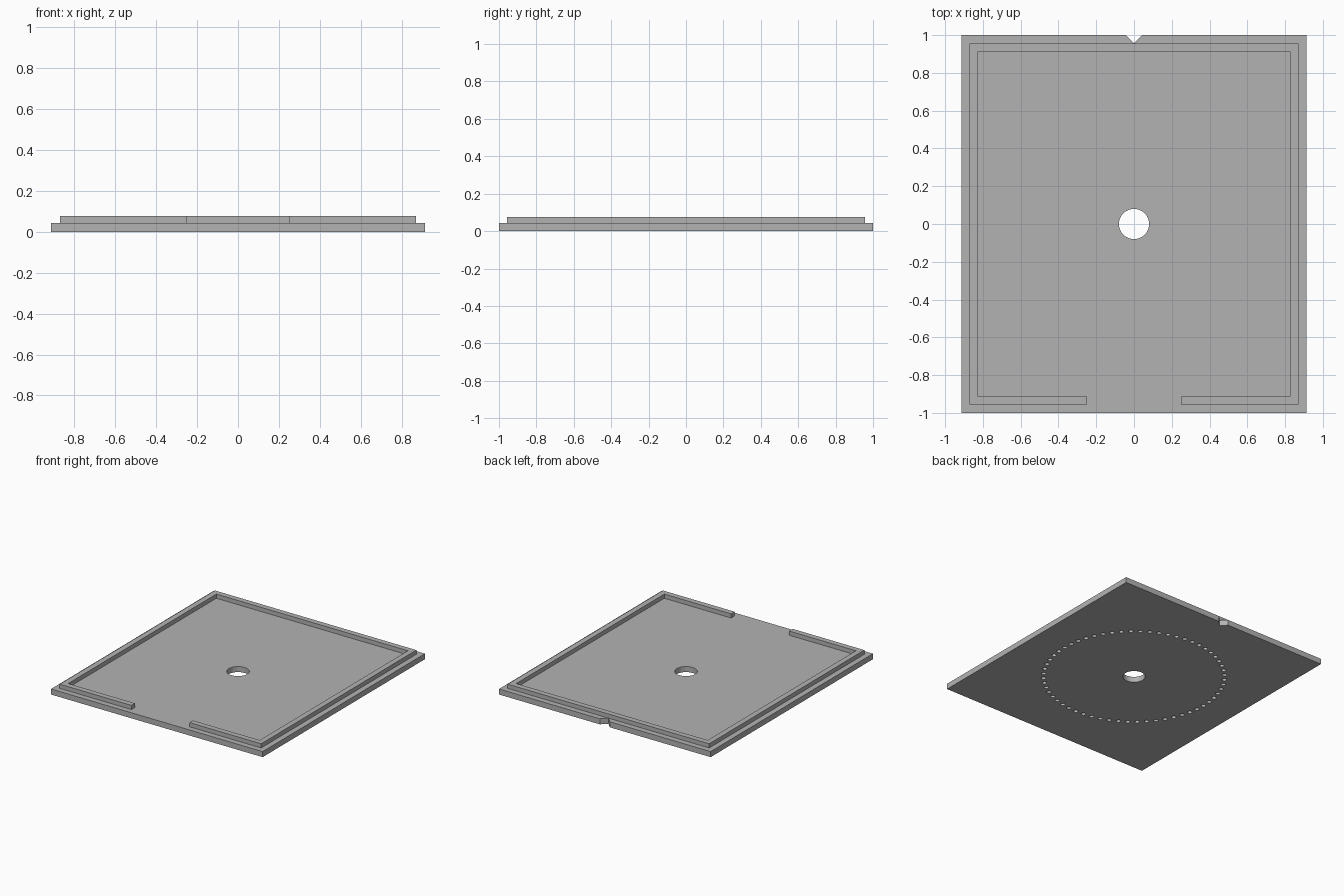
import bpy
import bmesh
from math import sin, cos, pi
from mathutils import Matrix

cube = bpy.data.objects.get("Cube")
if cube:
    bpy.data.objects.remove(cube, do_unlink=True)

UNIT = 1 / 23                       # border width, the module of the whole part
HALF_X, HALF_Y = 21 * UNIT, 23 * UNIT
PLATE_TOP, RIM_TOP = UNIT, 1.75 * UNIT
GAP = 0.25                          # half the opening in the front rim

grey = bpy.data.materials.new("grey")
grey.use_nodes = True
grey.diffuse_color = (0.45, 0.45, 0.45, 1)
grey.node_tree.nodes["Principled BSDF"].inputs["Base Color"].default_value = grey.diffuse_color


def make_object(name, bm):
    bmesh.ops.recalc_face_normals(bm, faces=bm.faces)
    mesh = bpy.data.meshes.new(name)
    bm.to_mesh(mesh)
    bm.free()
    mesh.materials.append(grey)
    obj = bpy.data.objects.new(name, mesh)
    bpy.context.collection.objects.link(obj)
    return obj


def prism(name, outline, bottom, top):
    bm = bmesh.new()
    face = bm.faces.new([bm.verts.new((x, y, bottom)) for x, y in outline])
    grown = bmesh.ops.extrude_face_region(bm, geom=[face], use_keep_orig=True)
    moved = [v for v in grown["geom"] if isinstance(v, bmesh.types.BMVert)]
    bmesh.ops.translate(bm, verts=moved, vec=(0, 0, top - bottom))
    return make_object(name, bm)


def add_cylinder(bm, x, y, radius, bottom, top, sides):
    place = Matrix.Translation((x, y, (bottom + top) / 2))
    bmesh.ops.create_cone(bm, cap_ends=True, segments=sides, radius1=radius,
                          radius2=radius, depth=top - bottom, matrix=place)


def cut(target, cutter):
    mod = target.modifiers.new(cutter.name, 'BOOLEAN')
    mod.operation, mod.solver, mod.object = 'DIFFERENCE', 'EXACT', cutter
    bpy.context.view_layer.objects.active = target
    bpy.ops.object.modifier_apply(modifier=mod.name)
    bpy.data.objects.remove(cutter, do_unlink=True)


# Base plate with a V notch in the back edge
half = [(0, HALF_Y - UNIT), (UNIT, HALF_Y), (HALF_X, HALF_Y), (HALF_X, -HALF_Y)]
plate = prism("base_plate", half + [(-x, y) for x, y in half[:0:-1]], 0, PLATE_TOP)

# Central through hole
bm = bmesh.new()
add_cylinder(bm, 0, 0, 0.08, -0.1, 0.1, 48)
cut(plate, make_object("hole_cutter", bm))

# Ring of blind holes in the underside
bm = bmesh.new()
COUNT, RING = 60, 0.65
for i in range(COUNT):
    a = 2 * pi * i / COUNT
    add_cylinder(bm, RING * cos(a), RING * sin(a), 0.017, -0.02, 0.022, 16)
cut(plate, make_object("dimple_cutter", bm))

# Raised rim, open in the middle of the front
ox, oy = HALF_X - UNIT, HALF_Y - UNIT
ix, iy = ox - UNIT, oy - UNIT
outer = [(GAP, -oy), (ox, -oy), (ox, oy), (-ox, oy), (-ox, -oy), (-GAP, -oy)]
inner = [(-GAP, -iy), (-ix, -iy), (-ix, iy), (ix, iy), (ix, -iy), (GAP, -iy)]
rim = prism("raised_rim", outer + inner, PLATE_TOP, RIM_TOP)

# Smooth the round walls, keep every edge crisp
for obj in (plate, rim):
    bpy.ops.object.select_all(action='DESELECT')
    obj.select_set(True)
    bpy.context.view_layer.objects.active = obj
    bpy.ops.object.shade_smooth_by_angle(angle=0.5)
